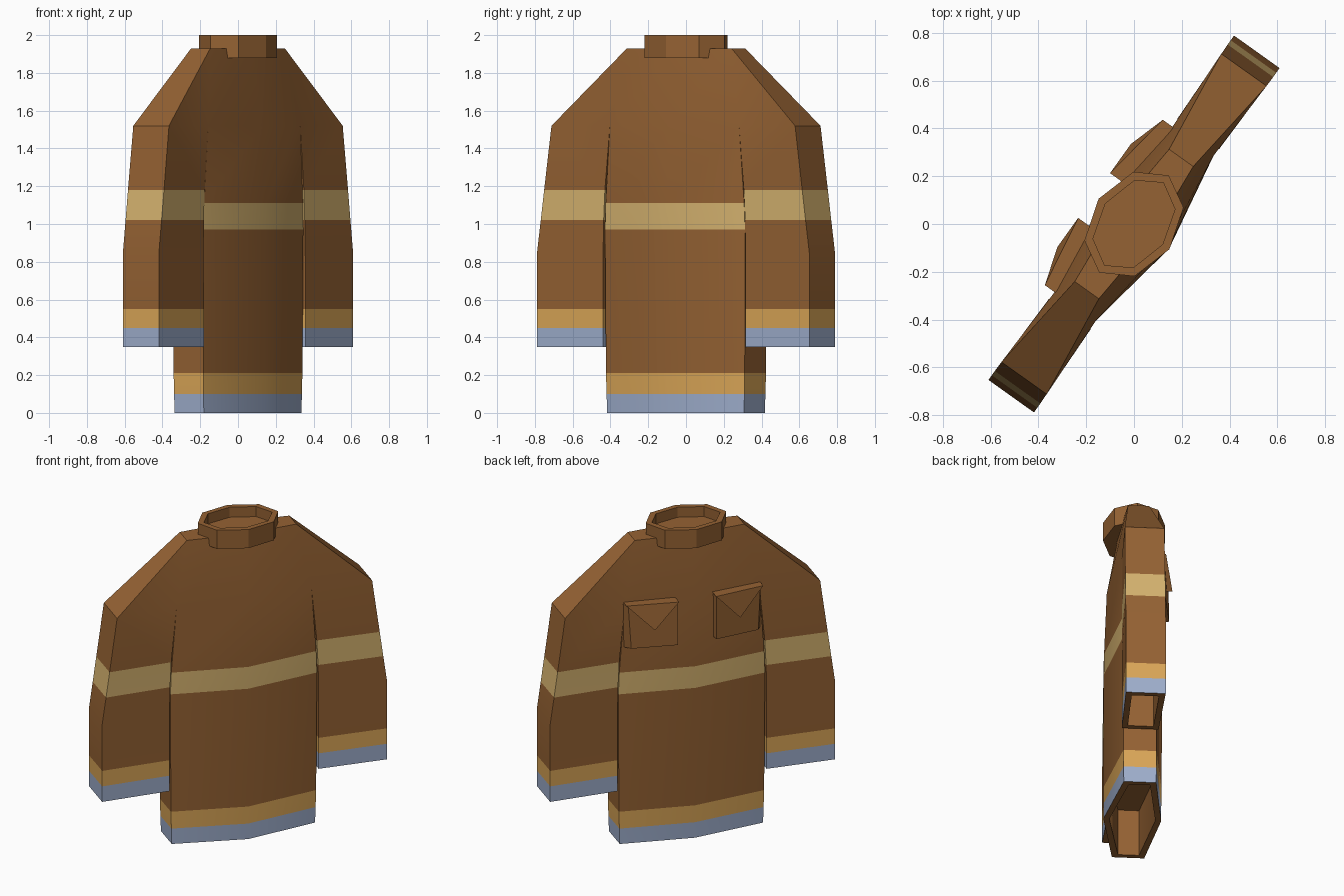
import bpy, bmesh, math
from mathutils import Matrix

if "Cube" in bpy.data.objects:
    bpy.data.objects.remove(bpy.data.objects["Cube"])

# The coat is modelled with its width along x and chest toward +y, then turned
TURN = Matrix.Rotation(math.radians(54.5), 4, 'Z')
BROWN, TAN, GOLD, BLUE = range(4)
mats = []
for name, col in (("coat_brown", (.30, .122, .033)), ("pale_tan_stripe", (.67, .45, .16)),
                  ("gold_stripe", (.70, .38, .095)), ("blue_grey_hem", (.34, .42, .60))):
    m = bpy.data.materials.new(name)
    m.diffuse_color = (*col, 1)
    m.use_nodes = True
    m.node_tree.nodes["Principled BSDF"].inputs["Base Color"].default_value = m.diffuse_color
    mats.append(m)


def loft(bm, rings, colours=None, skip=(), cap_end=True, cap_start=True):
    """Skin rings of points; skip holds (row, side) faces to leave open."""
    vs = [[bm.verts.new(p) for p in r] for r in rings]
    n = len(rings[0])
    for i in range(len(vs) - 1):
        for j in range(n):
            if (i, j) in skip:
                continue
            k = (j + 1) % n
            f = bm.faces.new((vs[i][j], vs[i][k], vs[i + 1][k], vs[i + 1][j]))
            f.material_index = colours[i] if colours else BROWN
    if cap_start:
        bm.faces.new(vs[0])
    if cap_end:
        bm.faces.new(vs[-1])


def finish(bm, name):
    bmesh.ops.remove_doubles(bm, verts=bm.verts, dist=1e-4)
    bmesh.ops.recalc_face_normals(bm, faces=bm.faces)
    me = bpy.data.meshes.new(name)
    bm.to_mesh(me)
    bm.free()
    me.transform(TURN)
    for m in mats:
        me.materials.append(m)
    ob = bpy.data.objects.new(name, me)
    bpy.context.collection.objects.link(ob)
    bpy.ops.object.select_all(action='DESELECT')
    ob.select_set(True)
    bpy.context.view_layer.objects.active = ob
    bpy.ops.object.shade_smooth_by_angle(angle=math.radians(30))
    return ob


# Torso: six-sided rings, hollow at the hem
def torso_ring(z, w, e, back, front):
    return [(-w, -e, z), (0, -back, z), (w, -e, z), (w, e, z), (0, front, z), (-w, e, z)]


# Sleeve: four-sided rings, hollow at the cuff
def sleeve_ring(s, z, ui, uo, ei, eo):
    return [(s * ui, -ei, z), (s * uo, -eo, z), (s * uo, eo, z), (s * ui, ei, z)]


bm = bmesh.new()
torso = [torso_ring(*r) for r in (
    (.30, .41, .062, .145, .125), (0, .412, .062, .145, .125),
    (0, .445, .095, .18, .16), (.10, .448, .096, .18, .16), (.21, .451, .097, .18, .162),
    (.97, .455, .1, .178, .165), (1.11, .45, .101, .176, .165),
    (1.52, .42, .105, .16, .155), (1.93, .34, .062, .09, .09))]
loft(bm, torso, [BROWN, BROWN, BLUE, GOLD, BROWN, TAN, BROWN, BROWN],
     skip={(7, 2), (7, 5)})

for s in (-1, 1):
    sleeve = [sleeve_ring(s, *r) for r in (
        (.70, .495, .85, .075, .08), (.35, .495, .85, .075, .08),
        (.35, .463, .885, .108, .117), (.45, .463, .885, .108, .117),
        (.55, .463, .885, .108, .117), (.85, .463, .885, .107, .117),
        (1.02, .460, .861, .106, .117), (1.18, .452, .839, .106, .117),
        (1.52, .42, .792, .105, .116), (1.93, .34, .34, .062, .062))]
    loft(bm, sleeve, [BROWN, BROWN, BLUE, GOLD, BROWN, BROWN, TAN, BROWN, BROWN],
         skip={(8, 3)}, cap_end=False)
finish(bm, "coat_body_and_sleeves")

# Collar: eight-sided standing band with a closed floor
bm = bmesh.new()
loft(bm, [[(a * math.cos(t * math.pi / 4), b * math.sin(t * math.pi / 4), z) for t in range(8)]
          for a, b, z in ((.25, .182, 1.88), (.25, .182, 2.0), (.212, .147, 2.0), (.212, .147, 1.935))])
finish(bm, "collar")

# Chest pockets with a pointed flap
for s, side in ((-1, "left"), (1, "right")):
    bm = bmesh.new()
    back = [(s * u, v, z) for u, v, z in ((.12, .12, 1.27), (.435, .08, 1.27), (.435, .08, 1.55), (.12, .12, 1.55))]
    front = [(s * u, v, z) for u, v, z in ((.12, .197, 1.28), (.395, .155, 1.28), (.41, .145, 1.55), (.12, .192, 1.55))]
    loft(bm, [back, front])
    finish(bm, side + "_pocket")

    bm = bmesh.new()
    tri = ((.115, .195, 1.56), (.425, .145, 1.56), (.265, .195, 1.40))
    loft(bm, [[(s * u, v - .06, z) for u, v, z in tri], [(s * u, v + .01, z) for u, v, z in tri]])
    finish(bm, side + "_pocket_flap")
